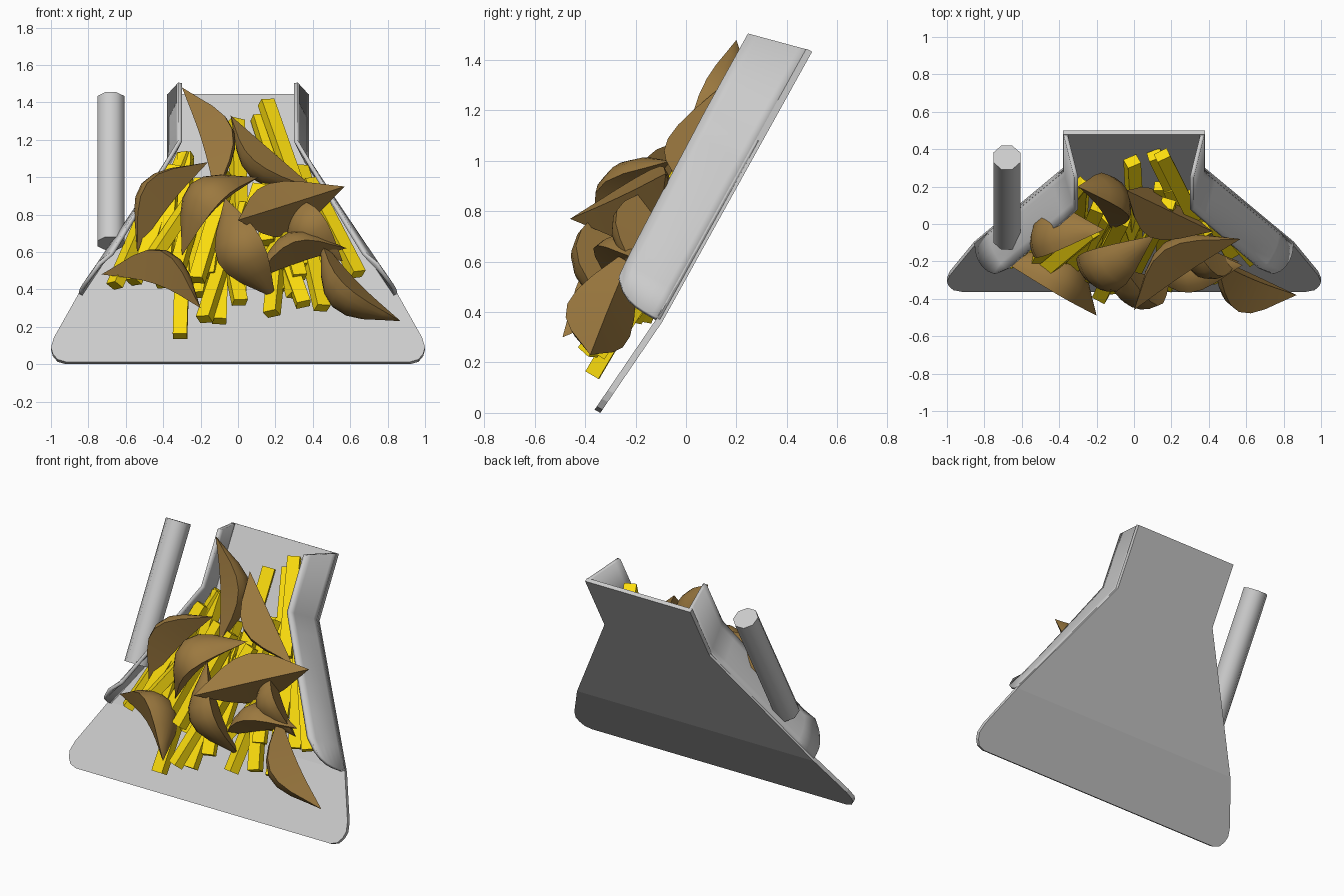
import bpy, bmesh, math, random
from mathutils import Vector, Matrix

if "Cube" in bpy.data.objects:
    bpy.data.objects.remove(bpy.data.objects["Cube"])

random.seed(4)
U = Vector((0, 0.485, 0.874)).normalized()      # up along the scoop floor
N = Vector((0, -0.874, 0.485)).normalized()     # out of the scoop floor
MOUTH = 0.42                                    # floor distance where the lip bends


def P(x, v, h):
    base = Vector((x, -0.095, 0.36))
    if v < MOUTH and h == 0:                    # flatter lip below the mouth
        return base + Vector((0, 0.245, 0.36)) * ((v - MOUTH) / MOUTH)
    return base + U * (v - MOUTH) + N * h


def F(x, z, h):
    """Point seen at (x, z) from the front, h above the scoop floor."""
    return P(x, MOUTH + (z - 0.36 - 0.485 * h) / 0.874, h)


def material(name, rgb):
    m = bpy.data.materials.new(name)
    m.diffuse_color = (*rgb, 1)
    m.use_nodes = True
    m.node_tree.nodes["Principled BSDF"].inputs["Base Color"].default_value = m.diffuse_color
    return m


def finish(bm, name, mat=None, smooth=None):
    bmesh.ops.recalc_face_normals(bm, faces=bm.faces)
    me = bpy.data.meshes.new(name)
    bm.to_mesh(me)
    bm.free()
    ob = bpy.data.objects.new(name, me)
    bpy.context.collection.objects.link(ob)
    if mat:
        me.materials.append(mat)
    if smooth:
        bpy.ops.object.select_all(action='DESELECT')
        ob.select_set(True)
        bpy.context.view_layer.objects.active = ob
        bpy.ops.object.shade_smooth_by_angle(angle=math.radians(smooth))
    return ob


# scoop floor: flared plate with a bent lip and rounded lower corners
half = [(0.92, 0), (0.965, 0.015), (0.99, 0.05), (1.0, 0.09), (0.985, 0.15),
        (0.855, 0.42), (0.38, 1.234), (0.38, 1.647)]
bm = bmesh.new()
right = [bm.verts.new(P(x, v, 0)) for x, v in half]
left = [bm.verts.new(P(-x, v, 0)) for x, v in half]
plates = [bm.faces.new(right[a:b] + left[a:b][::-1]) for a, b in ((0, 6), (5, 8))]
ext = bmesh.ops.extrude_face_region(bm, geom=plates)
bmesh.ops.translate(bm, vec=N * 0.026, verts=[g for g in ext['geom'] if isinstance(g, bmesh.types.BMVert)])
finish(bm, "scoop_floor")


# scoop side walls: curved near the mouth, straight at the neck
def wall_point(v, t, side):
    k = min(1, max(0, (v - MOUTH) / 0.814))                  # 0 mouth, 1 neck
    base = 0.843 + (0.369 - 0.843) * k
    lean = (1 - k) * 0.10 * t ** 2.2 + k * 0.06 * t
    height = 0.235 + 0.02 * k
    front = 0.07 * t ** 4 * max(0, 1 - 6 * k)
    back = 0.06 * t if v > 1.6 else 0
    return P(side * (base - lean), v + front - back, 0.012 + (height - 0.012) * t)


for side, label in ((-1, "left"), (1, "right")):
    bm = bmesh.new()
    vs = [0.42, 0.55, 0.7, 0.85, 1.0, 1.13, 1.234, 1.647]
    grid = [[bm.verts.new(wall_point(v, t / 6, side)) for t in range(7)] for v in vs]
    for a, b in zip(grid, grid[1:]):
        for i in range(6):
            q = [a[i], b[i], b[i + 1], a[i + 1]]
            bm.faces.new(q if side > 0 else q[::-1])
    wall = finish(bm, label + "_wall", smooth=30)
    sol = wall.modifiers.new("thickness", 'SOLIDIFY')
    sol.thickness, sol.offset = 0.022, 0

# handle: octagonal rod parallel to the floor
a, b = P(-0.68, 0.68, 0.12), P(-0.68, 1.565, 0.12)
X = Vector((1, 0, 0))
frame = Matrix((X, U.cross(X), U)).transposed().to_4x4()
bm = bmesh.new()
bmesh.ops.create_cone(bm, cap_ends=True, segments=8, radius1=0.078, radius2=0.078, depth=(b - a).length,
                      matrix=Matrix.Translation((a + b) / 2) @ frame @ Matrix.Rotation(math.pi / 8, 4, 'Z'))
finish(bm, "handle", smooth=50)

# fries: (x, z) of lower end and upper end in front view, heights above the floor
yellow = material("fry_yellow", (0.97, 0.72, 0.004))


def fry(a, b, i):
    bm = bmesh.new()
    d = b - a
    rot = d.to_track_quat('Z', 'Y').to_matrix().to_4x4()
    roll = Matrix.Rotation(random.uniform(-0.4, 0.4), 4, 'Z')
    mat = Matrix.Translation((a + b) / 2) @ rot @ roll @ Matrix.Diagonal((0.076, 0.06, d.length, 1))
    bmesh.ops.create_cube(bm, size=1, matrix=mat)
    finish(bm, f"fry_{i}", yellow)


fries = [
    (-0.31, 0.15, 0.14, -0.29, 0.80, 0.12), (-0.18, 0.24, 0.20, 0.02, 0.85, 0.12),
    (-0.10, 0.23, 0.16, -0.08, 0.95, 0.10), (0.01, 0.33, 0.18, -0.12, 0.95, 0.14),
    (-0.66, 0.42, 0.12, -0.44, 0.92, 0.12), (-0.56, 0.44, 0.08, -0.28, 1.12, 0.10),
    (-0.52, 0.50, 0.18, -0.34, 1.05, 0.14), (0.18, 0.27, 0.16, 0.24, 0.85, 0.12),
    (0.35, 0.32, 0.18, 0.12, 0.95, 0.12), (0.45, 0.30, 0.14, 0.30, 0.95, 0.08),
    (0.64, 0.48, 0.14, 0.38, 0.98, 0.12), (0.52, 0.45, 0.10, 0.33, 1.05, 0.10),
    (0.32, 0.92, 0.16, 0.15, 1.40, 0.10), (0.26, 0.85, 0.10, 0.11, 1.32, 0.06),
    (0.01, 0.75, 0.12, -0.01, 1.30, 0.08), (-0.30, 0.60, 0.10, -0.28, 1.12, 0.10),
    (-0.40, 0.42, 0.16, -0.36, 0.95, 0.18), (0.16, 0.65, 0.20, 0.18, 1.10, 0.18),
    (-0.22, 0.45, 0.22, -0.06, 0.98, 0.20), (0.10, 0.45, 0.20, 0.38, 0.90, 0.20),
    (-0.47, 0.55, 0.22, -0.22, 0.92, 0.22), (-0.02, 0.50, 0.24, 0.12, 0.95, 0.22),
]
for i in range(10):                                         # filler under the pile
    x, z = random.uniform(-0.4, 0.4), random.uniform(0.35, 0.55)
    fries.append((x, z, random.uniform(0.05, 0.2), x * 0.55, z + 0.55, random.uniform(0.06, 0.16)))
for i, (x0, z0, h0, x1, z1, h1) in enumerate(fries):
    fry(F(x0, z0, h0), F(x1, z1, h1), i)

# potato wedges: pointed crescents with a rounded skin and two cut faces
brown = material("wedge_brown", (0.33, 0.19, 0.05))


def wedge(a, b, out, radius, bow, i):
    a, b = Vector(a), Vector(b)
    axis = (b - a).normalized()
    out = Vector(out)
    out = (out - axis * out.dot(axis)).normalized()
    across = axis.cross(out)
    bm = bmesh.new()
    ends = bm.verts.new(a), bm.verts.new(b)
    rings = []
    for s in range(1, 8):
        w = math.sin(math.pi * s / 8) ** 1.15
        c = a.lerp(b, s / 8) + out * bow * w
        ring = [bm.verts.new(c)]
        for k in range(-3, 4):
            ang = k / 3 * math.radians(48)
            ring.append(bm.verts.new(c + (out * math.cos(ang) + across * math.sin(ang)) * radius * w))
        rings.append(ring)
    n = len(rings[0])
    for r0, r1 in zip(rings, rings[1:]):
        for k in range(n):
            bm.faces.new((r0[k], r0[(k + 1) % n], r1[(k + 1) % n], r1[k]))
    for tip, ring in ((ends[0], rings[0]), (ends[1], rings[-1])):
        for k in range(n):
            bm.faces.new((tip, ring[k], ring[(k + 1) % n]))
    finish(bm, f"potato_wedge_{i}", brown, smooth=40)


wedges = [
    ((-0.30, 0.20, 1.48), (-0.12, -0.03, 0.90), (0.8, 0.6, 0.3), 0.18, 0.02),
    ((-0.04, 0.18, 1.33), (0.42, -0.04, 0.93), (-0.7, -0.1, -0.6), 0.18, 0.0),
    ((-0.54, -0.15, 0.60), (-0.16, -0.03, 1.08), (-0.8, 0.35, 0.6), 0.19, 0.02),
    ((0.11, -0.06, 1.00), (-0.30, -0.22, 0.58), (-0.5, -0.6, 0.5), 0.19, 0.06),
    ((-0.07, -0.22, 0.89), (0.20, -0.26, 0.35), (-0.35, -1, -0.15), 0.19, 0.03),
    ((0.00, -0.46, 0.77), (0.57, -0.08, 0.95), (-0.4, 0.8, -0.2), 0.20, 0.01),
    ((0.08, -0.26, 0.45), (0.58, -0.22, 0.62), (-0.1, 0.0, 0.7), 0.17, 0.01),
    ((0.44, -0.20, 0.67), (0.87, -0.38, 0.23), (-0.7, -0.35, -0.5), 0.19, 0.02),
    ((-0.73, -0.18, 0.48), (-0.20, -0.49, 0.30), (0.4, 0.45, 0.8), 0.19, 0.05),
    ((0.28, -0.06, 0.90), (0.56, -0.20, 0.55), (-0.4, -0.4, 0.2), 0.16, 0.01),
]
for i, wd in enumerate(wedges):
    wedge(*wd, i)
